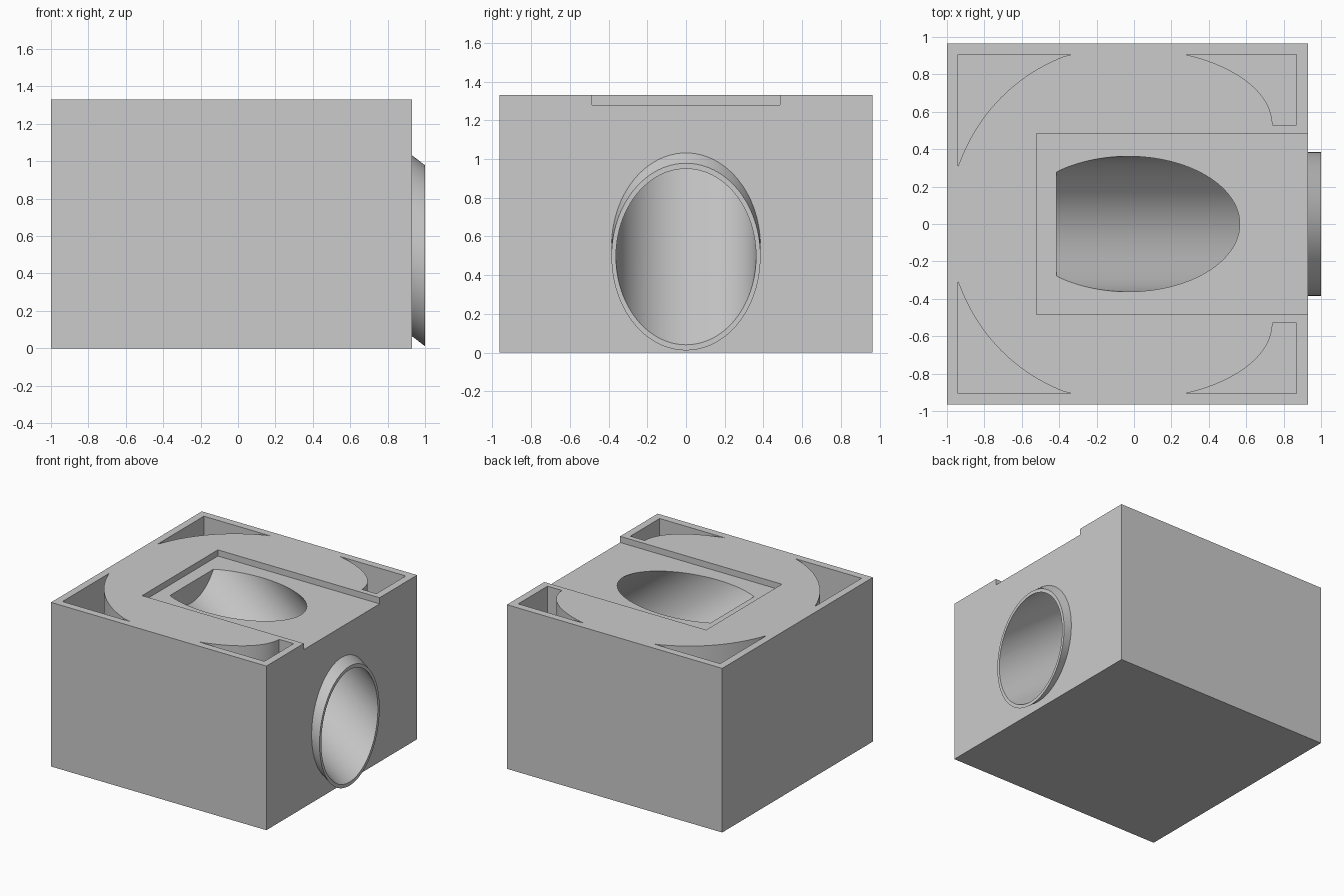
import bpy, bmesh
from math import sin, cos, pi, sqrt, radians
from mathutils import Vector

cube = bpy.data.objects.get("Cube")
if cube:
    bpy.data.objects.remove(cube, do_unlink=True)

grey = bpy.data.materials.new("plain grey")
grey.use_nodes = True
colour = (0.6, 0.6, 0.6, 1)
grey.diffuse_color = colour
grey.node_tree.nodes["Principled BSDF"].inputs["Base Color"].default_value = colour

SLOPE = 0.76                    # rise of the tunnel axis per unit towards -x
TOP, SLOT_FLOOR, FLOOR = 1.33, 1.28, 0.06


def prism(name, outline, sweep):
    """Extrude a closed 3D outline along a vector."""
    bm = bmesh.new()
    face = bm.faces.new([bm.verts.new(p) for p in outline])
    out = bmesh.ops.extrude_face_region(bm, geom=[face], use_keep_orig=True)
    moved = [g for g in out["geom"] if isinstance(g, bmesh.types.BMVert)]
    bmesh.ops.translate(bm, verts=moved, vec=Vector(sweep))
    bmesh.ops.recalc_face_normals(bm, faces=bm.faces)
    mesh = bpy.data.meshes.new(name)
    bm.to_mesh(mesh)
    bm.free()
    mesh.materials.append(grey)
    ob = bpy.data.objects.new(name, mesh)
    bpy.context.collection.objects.link(ob)
    return ob


def box(name, x0, x1, y, z0, z1):
    return prism(name, [(x0, -y, z0), (x1, -y, z0), (x1, y, z0), (x0, y, z0)],
                 (0, 0, z1 - z0))


def slanted_tube(name, radius, x0, x1, n=96):
    """Round tilted cylinder, cut off by two planes of constant x."""
    tall = radius * sqrt(1 + SLOPE ** 2)
    zc = 0.495 + SLOPE * (1 - x0)
    ring = [(x0, radius * cos(2 * pi * i / n), zc + tall * sin(2 * pi * i / n))
            for i in range(n)]
    return prism(name, ring, (x1 - x0, 0, -SLOPE * (x1 - x0)))


def arc(cx, cy, rx, ry, a0, a1, n=24):
    angles = [radians(a0 + (a1 - a0) * i / n) for i in range(n + 1)]
    return [(cx + rx * cos(a), cy + ry * sin(a)) for a in angles]


def combine(target, other, operation):
    mod = target.modifiers.new(operation, 'BOOLEAN')
    mod.operation, mod.solver, mod.object = operation, 'EXACT', other
    bpy.context.view_layer.objects.active = target
    bpy.ops.object.modifier_apply(modifier=mod.name)
    bpy.data.objects.remove(other, do_unlink=True)


# Solid block with the slanted collar on its +x side
body = box("block_body", -1, 0.93, 0.965, 0, TOP)
combine(body, slanted_tube("collar", 0.385, 0.85, 1.0), 'UNION')

# Shallow slot on top, open to the +x side
combine(body, box("slot_cutter", -0.52, 1.1, 0.485, SLOT_FLOOR, TOP + 0.2), 'DIFFERENCE')

# Slanted tunnel from the collar up to the slot, ending in a flat wall
combine(body, slanted_tube("tunnel_cutter", 0.362, -0.415, 1.1), 'DIFFERENCE')

# Deep corner pockets, mirrored front to back
wide_corner = [(-0.94, 0.905)] + arc(-0.03, 0, 0.96, 0.96, 161.4, 109)
narrow_corner = ([(0.87, 0.905)] + arc(-0.03, 0.53, 0.77, 0.41, 66, 0)
                 + [(0.87, 0.53)])
narrow_corner[1] = (0.28, 0.905)
wide_corner[1], wide_corner[-1] = (-0.94, 0.31), (-0.34, 0.905)
for side in (1, -1):
    for outline in (wide_corner, narrow_corner):
        points = [(x, side * y, FLOOR) for x, y in outline]
        combine(body, prism("pocket_cutter", points, (0, 0, TOP + 0.2)), 'DIFFERENCE')

# Smooth curved walls, sharp corners
bpy.ops.object.select_all(action='DESELECT')
body.select_set(True)
bpy.context.view_layer.objects.active = body
bpy.ops.object.shade_smooth_by_angle(angle=radians(25))
